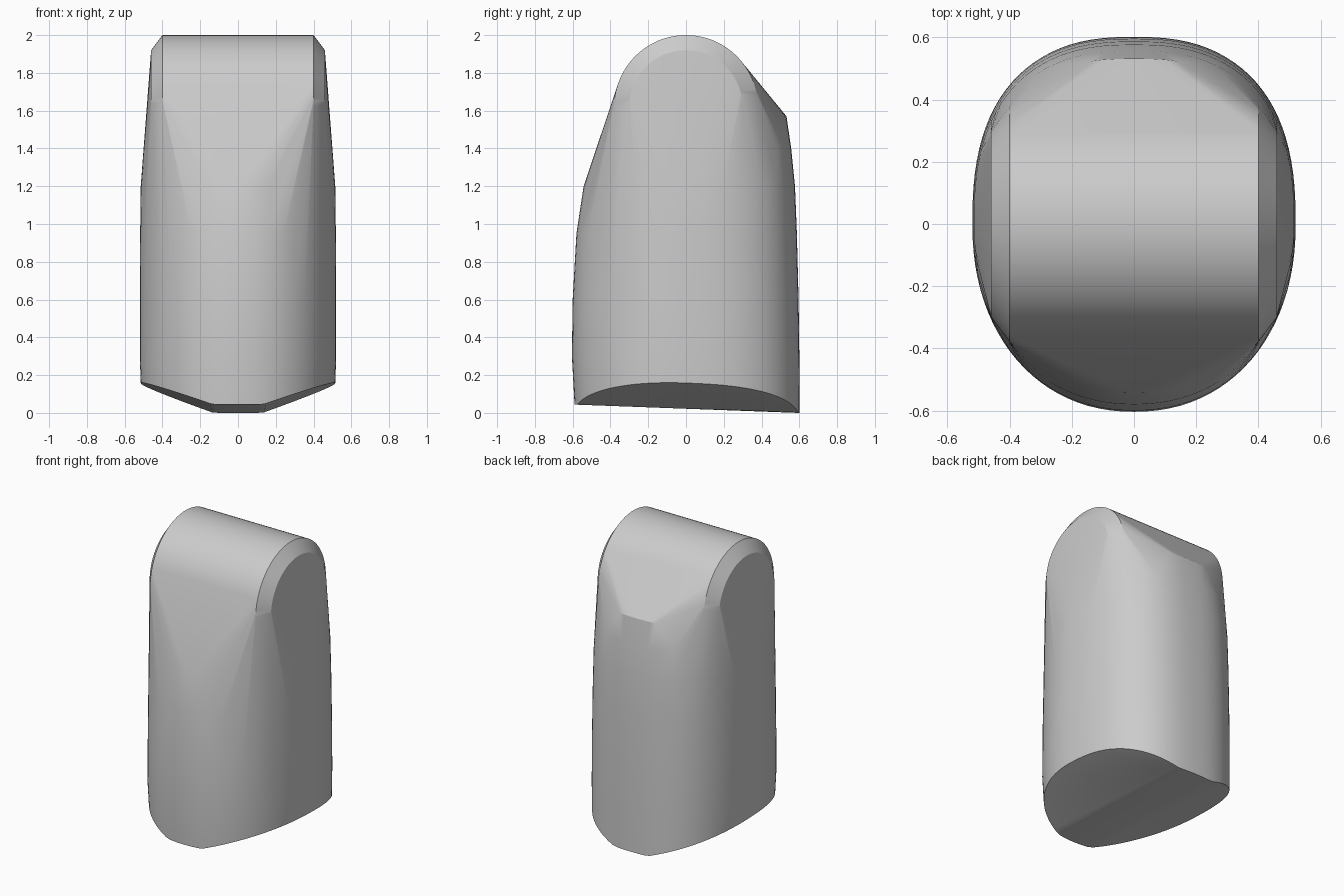
import bpy, bmesh
from math import sin, cos, pi, radians

cube = bpy.data.objects.get("Cube")
if cube:
    bpy.data.objects.remove(cube, do_unlink=True)

grey = bpy.data.materials.new("plain grey")
grey.use_nodes = True
grey.diffuse_color = (0.6, 0.6, 0.6, 1)
grey.node_tree.nodes["Principled BSDF"].inputs["Base Color"].default_value = (0.6, 0.6, 0.6, 1)

SEGMENTS = 96


def outline(half_x, front, back):
    """Rounded cross-section, squarer at the back than at the front."""
    points = []
    for i in range(SEGMENTS):
        a = 2 * pi * i / SEGMENTS
        c, s = cos(a), sin(a)
        power = 2 / (2.5 if s > 0 else 2.15)
        x = half_x * abs(c) ** power * (1 if c > 0 else -1)
        y = back * s ** power if s > 0 else -front * (-s) ** power
        points.append((x, y))
    return points


def underside(x, y):
    """Sloping keel strip with a raised facet on each side."""
    return 0.022 - 0.037 * y + 0.354 * max(0, abs(x) - 0.13)


bm = bmesh.new()

# Keel edge
for x, y in outline(0.515, 0.59, 0.602):
    bm.verts.new((x, y, underside(x, y)))

# Body sections: height, half width, front depth, back depth
for z, half_x, front, back in [(0.3, 0.52, 0.604, 0.6), (0.6, 0.52, 0.6, 0.596),
                               (0.95, 0.518, 0.58, 0.587), (1.2, 0.515, 0.542, 0.577)]:
    for x, y in outline(half_x, front, back):
        bm.verts.new((x, y, z))

# Raised back shoulder, narrowing upward
for z, back, limit in [(1.4, 0.557, 0.32), (1.57, 0.532, 0.15)]:
    for x, y in outline(0.505, 0.5, back):
        if y > 0 and abs(x) < limit:
            bm.verts.new((x, y, z))

# Rounded crest with chamfered ends
for half_x, radius in [(0.4, 0.38), (0.46, 0.3)]:
    for side in (-1, 1):
        for i in range(49):
            a = pi * i / 48
            bm.verts.new((side * half_x, radius * cos(a), 1.62 + radius * sin(a)))

# Skin the sections
hull = bmesh.ops.convex_hull(bm, input=bm.verts[:])
loose = {v for v in hull["geom_interior"] + hull["geom_unused"]
         if isinstance(v, bmesh.types.BMVert) and not v.link_faces}
bmesh.ops.delete(bm, geom=list(loose), context="VERTS")
bmesh.ops.dissolve_limit(bm, angle_limit=radians(0.3), verts=bm.verts[:], edges=bm.edges[:])
bmesh.ops.recalc_face_normals(bm, faces=bm.faces[:])

mesh = bpy.data.meshes.new("rounded_body")
bm.to_mesh(mesh)
bm.free()
mesh.materials.append(grey)
body = bpy.data.objects.new("rounded_body", mesh)
bpy.context.collection.objects.link(body)

bpy.ops.object.select_all(action="DESELECT")
body.select_set(True)
bpy.context.view_layer.objects.active = body
bpy.ops.object.shade_smooth_by_angle(angle=radians(25))
